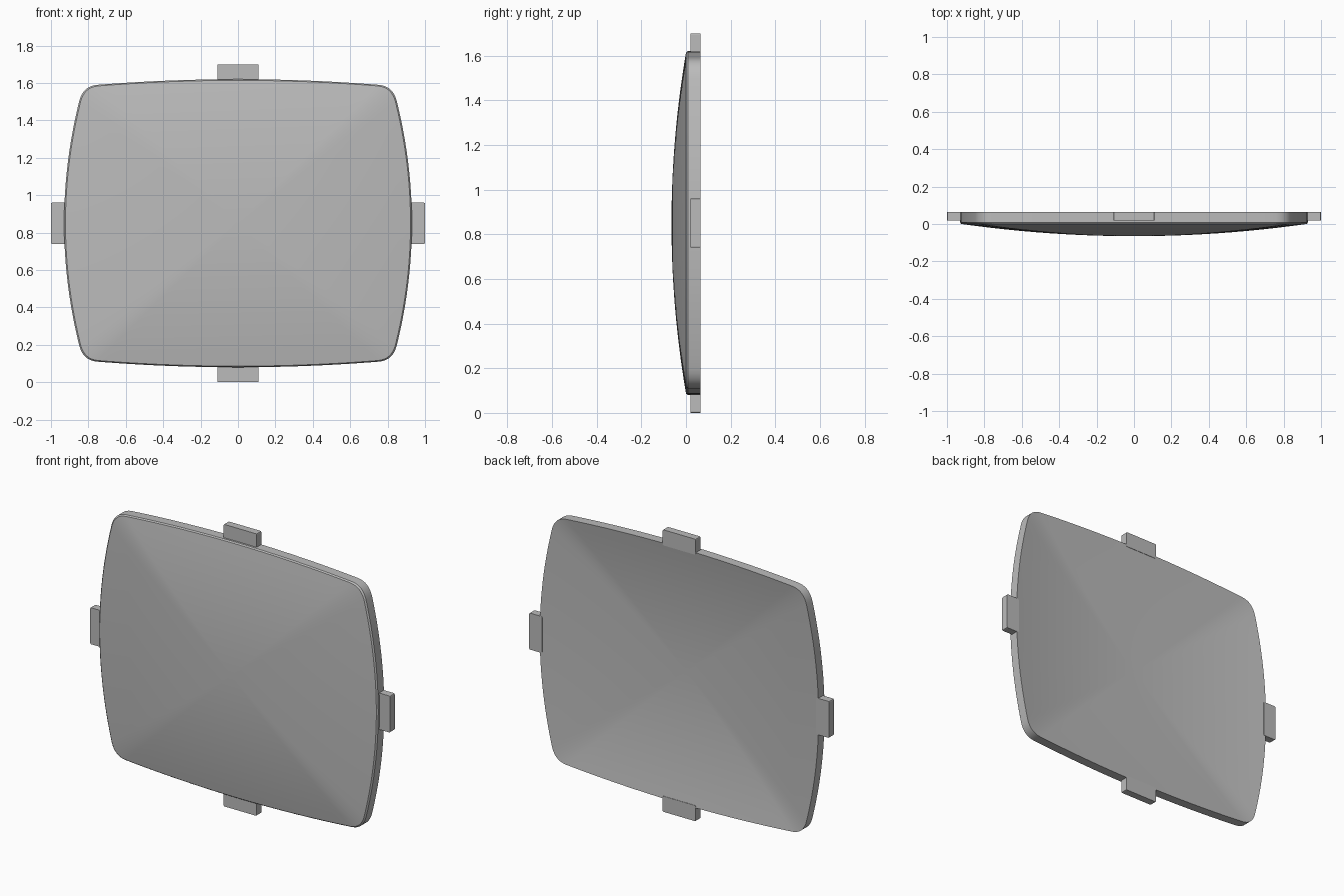
import bpy
import bmesh

old = bpy.data.objects.get("Cube")
if old:
    bpy.data.objects.remove(old, do_unlink=True)

HALF_W, HALF_H, MID_Z = 0.93, 0.77, 0.85
DEPTH = 0.065        # dome height, also shell thickness
RINGS = 14

grey = bpy.data.materials.new("plain grey")
grey.use_nodes = True
colour = (0.5, 0.5, 0.5, 1)
grey.diffuse_color = colour
grey.node_tree.nodes["Principled BSDF"].inputs["Base Color"].default_value = colour


def side_x(z):
    return HALF_W - 0.19 * z * z


def top_z(x):
    return HALF_H - 0.053 * x * x


def outline():
    """Bowed rectangle with rounded corners, counter-clockwise."""
    z0, x0 = 0.655, 0.755
    a, b, c = (side_x(z0), z0), (0.828, 0.733), (x0, top_z(x0))
    quad = [(side_x(z0 * i / 12), z0 * i / 12) for i in range(12)]
    for i in range(9):
        t = i / 8
        quad.append(tuple((1 - t) ** 2 * p + 2 * t * (1 - t) * q + t * t * r
                          for p, q, r in zip(a, b, c)))
    quad += [(x0 * i / 12, top_z(x0 * i / 12)) for i in range(11, -1, -1)]
    half = quad + [(-x, z) for x, z in reversed(quad[:-1])]
    return half + [(-x, -z) for x, z in half[1:-1]]


def finish(name, bm):
    bmesh.ops.recalc_face_normals(bm, faces=bm.faces)
    mesh = bpy.data.meshes.new(name)
    bm.to_mesh(mesh)
    bm.free()
    mesh.materials.append(grey)
    obj = bpy.data.objects.new(name, mesh)
    bpy.context.collection.objects.link(obj)
    return obj


# Domed shell: front dome rings, rim wall, then the dished back
bm = bmesh.new()
shape = outline()
count = len(shape)


def ring(scale, y):
    return [bm.verts.new((x * scale, y, MID_Z + z * scale)) for x, z in shape]


steps = [i / RINGS for i in range(1, RINGS + 1)]
front = [ring(t * 0.992, -DEPTH * (1 - t * t)) for t in steps]
back = [ring(t, DEPTH * t * t) for t in reversed(steps)]
loops = front + [ring(1, 0.008)] + back
for inner, outer in zip(loops, loops[1:]):
    for i in range(count):
        j = (i + 1) % count
        bm.faces.new((inner[i], inner[j], outer[j], outer[i]))
for loop, y in ((loops[0], -DEPTH), (loops[-1], 0)):
    tip = bm.verts.new((0, y, MID_Z))
    for i in range(count):
        bm.faces.new((loop[i], loop[(i + 1) % count], tip))
shell = finish("domed_panel", bm)
bpy.context.view_layer.objects.active = shell
shell.select_set(True)
bpy.ops.object.shade_smooth_by_angle(angle=0.5)


# Four mounting tabs around the rim
def tab(name, x, z, width, height):
    bm = bmesh.new()
    bmesh.ops.create_cube(bm, size=1)
    for v in bm.verts:
        v.co = (x + v.co.x * width, 0.0425 + v.co.y * 0.045, z + v.co.z * height)
    edges = [e for e in bm.edges
             if abs(e.verts[0].co.y - e.verts[1].co.y) > 0.01]
    bmesh.ops.bevel(bm, geom=edges, offset=0.006, segments=2, affect='EDGES', profile=0.5)
    finish(name, bm)


for side, sign in (("left", 1), ("right", -1)):
    tab(side + "_tab", sign * 0.957, MID_Z, 0.086, 0.22)
for side, sign in (("top", 1), ("bottom", -1)):
    tab(side + "_tab", 0, MID_Z + sign * 0.803, 0.22, 0.094)
